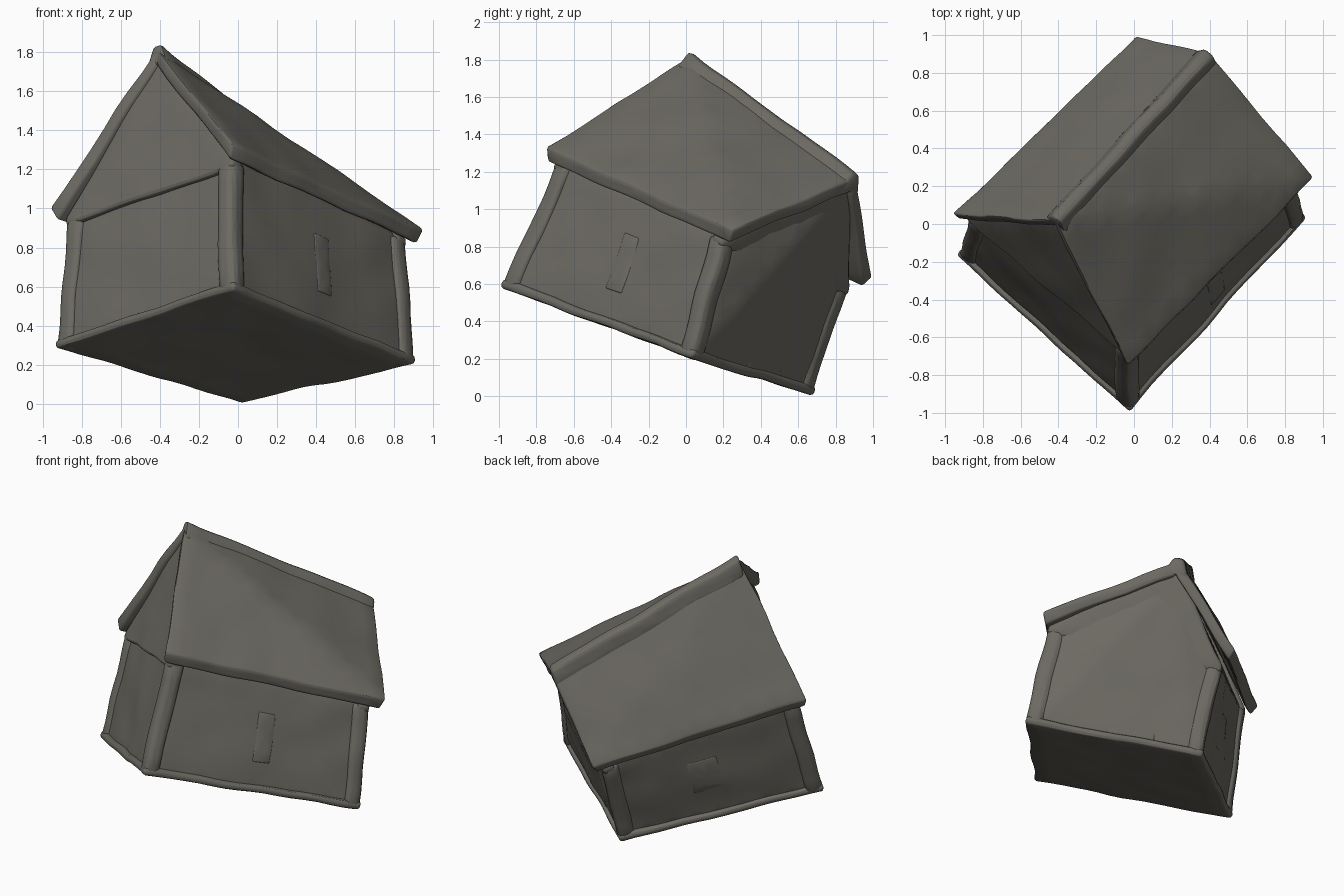
import bpy, bmesh, math
from mathutils import Vector as V, noise

cube = bpy.data.objects.get("Cube")
if cube:
    bpy.data.objects.remove(cube, do_unlink=True)

mat = bpy.data.materials.new("weathered_grey")
mat.use_nodes = True
colour = (0.15, 0.143, 0.122, 1)
mat.diffuse_color = colour
bsdf = next(n for n in mat.node_tree.nodes if n.type == 'BSDF_PRINCIPLED')
bsdf.inputs["Base Color"].default_value = colour
bsdf.inputs["Roughness"].default_value = 0.9


def solid(name, points, round_edge=0.02, lump=0.012):
    """Convex part with softened edges and a hand-worked, uneven surface."""
    bm = bmesh.new()
    for p in points:
        bm.verts.new(p)
    bmesh.ops.convex_hull(bm, input=bm.verts)
    bmesh.ops.delete(bm, geom=[v for v in bm.verts if not v.link_faces], context='VERTS')
    bmesh.ops.dissolve_limit(bm, angle_limit=0.2, verts=bm.verts, edges=bm.edges)
    sharp = [e for e in bm.edges if e.calc_face_angle(0) > 0.35]
    bmesh.ops.bevel(bm, geom=sharp, offset=round_edge, segments=2, profile=0.5,
                    affect='EDGES', clamp_overlap=True)
    for _ in range(4):
        bmesh.ops.triangulate(bm, faces=bm.faces)
        long_edges = [e for e in bm.edges if e.calc_length() > 0.12]
        bmesh.ops.subdivide_edges(bm, edges=long_edges, cuts=1)
    bmesh.ops.triangulate(bm, faces=bm.faces)
    for v in bm.verts:
        v.co += noise.noise_vector(v.co * 4) * lump
    bmesh.ops.recalc_face_normals(bm, faces=bm.faces)
    mesh = bpy.data.meshes.new(name)
    bm.to_mesh(mesh)
    bm.free()
    mesh.materials.append(mat)
    ob = bpy.data.objects.new(name, mesh)
    bpy.context.collection.objects.link(ob)
    bpy.ops.object.select_all(action='DESELECT')
    ob.select_set(True)
    bpy.context.view_layer.objects.active = ob
    bpy.ops.object.shade_smooth_by_angle(angle=math.radians(50))
    return ob


# House axes: along the ridge, across the gable, and up (the house leans)
along = V((0.94, 1.02, -0.38)).normalized()
up = V((0, 0.345, 0.938)).normalized()
across = up.cross(along).normalized()

# Wall corners, in order: front gable left/right, then back gable
foot = [V((-0.03, -1.0, 0.585)), V((0.915, 0.03, 0.2)),
        V((0.02, 0.685, 0)), V((-0.94, -0.17, 0.28))]
head = [V((-0.03, -0.70, 1.26)), V((0.87, 0.2, 0.85)),
        V((0.02, 0.88, 0.58)), V((-0.885, 0.03, 0.96))]
eave = [V((-0.03, -0.75, 1.33)), V((0.955, 0.25, 0.89)),
        V((0.01, 1.0, 0.64)), V((-0.96, 0.05, 1.01))]
ridge = [V((-0.42, 0.02, 1.84)), V((0.4, 0.915, 1.19))]
signs = [(1, 1), (-1, 1), (-1, -1), (1, -1)]


def inward(i, a, b):
    return along * signs[i][0] * a + across * signs[i][1] * b


# Recessed wall body, reaching up under the roof
inset = 0.025
body = [p[i] + inward(i, inset, inset) for p in (foot, head) for i in range(4)]
body += [ridge[0] - up * 0.1 + along * 0.05, ridge[1] - up * 0.1 - along * 0.05]
solid("wall_body", body)

# Floor slab
solid("floor_slab", foot + [p + up * 0.05 for p in foot])

# Corner posts
for i, name in enumerate(("front_right", "back_right", "back_left", "front_left")):
    pts = []
    for p in (foot[i], head[i]):
        pts += [p + inward(i, a, b) for a in (0, 0.11) for b in (0, 0.11)]
    solid(name + "_post", pts, 0.035)

# Gable panels, standing proud of the walls below
for name, i, j, top, s in (("front_gable", 0, 3, ridge[0], 1), ("back_gable", 1, 2, ridge[1], -1)):
    tri = [head[i], head[j], top - up * 0.06 + along * s * 0.02]
    tri += [head[i] - up * 0.05, head[j] - up * 0.05]
    solid(name, tri + [p + along * s * 0.08 for p in tri], 0.02)

# Two roof slopes
for name, i, j in (("right_roof_slope", 0, 1), ("left_roof_slope", 3, 2)):
    top = [eave[i], eave[j], ridge[1] - up * 0.02, ridge[0] - up * 0.02]
    under = [eave[i] - up * 0.07 + inward(i, 0.02, 0.03),
             eave[j] - up * 0.07 + inward(j, 0.02, 0.03),
             ridge[1] - up * 0.11, ridge[0] - up * 0.11]
    solid(name, top + under, 0.015)

# Ridge cap
cap = []
for r in ridge:
    cap += [r + across * s * w - up * h for s in (-1, 1) for w, h in ((0.03, 0), (0.075, 0.11))]
solid("ridge_cap", cap, 0.02)


def wall_plate(name, i, j, s0, s1, t0, t1, out):
    """Thin plate on the wall between two corners, placed by fractions."""
    pts = []
    for s in (s0, s1):
        for t in (t0, t1):
            p = foot[i].lerp(foot[j], s).lerp(head[i].lerp(head[j], s), t)
            pts += [p - out * 0.015, p - out * 0.06]
    solid(name, pts, 0.008)


# Door on the back gable, shutters on the long walls
wall_plate("door", 1, 2, 0.45, 0.72, 0.05, 0.76, along)
wall_plate("right_shutter", 0, 1, 0.48, 0.56, 0.28, 0.72, -across)
wall_plate("left_shutter", 3, 2, 0.45, 0.6, 0.35, 0.7, across)
